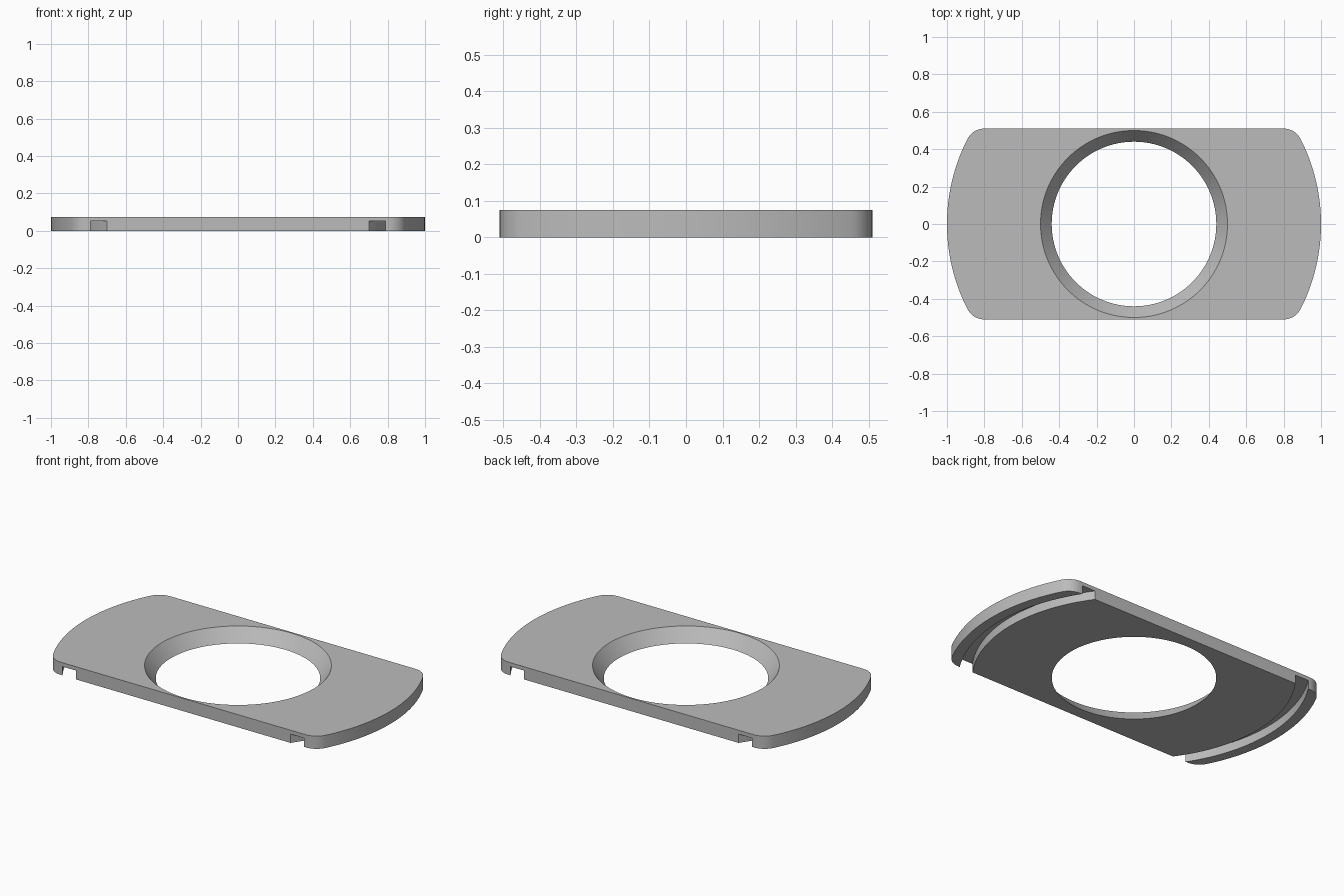
import bpy
import bmesh
from math import atan2, cos, pi, sin

cube = bpy.data.objects.get("Cube")
if cube:
    bpy.data.objects.remove(cube)

THICK, HALF_Y = 0.075, 0.51
FILLET, FILLET_X = 0.102, 0.80
GROOVE_IN, GROOVE_OUT, GROOVE_TOP = 0.866, 0.94, 0.052
HOLE_LOW, HOLE_HIGH = 0.44, 0.50

grey = bpy.data.materials.new("plain grey")
grey.use_nodes = True
colour = (0.5, 0.5, 0.5, 1)
grey.diffuse_color = colour
grey.node_tree.nodes["Principled BSDF"].inputs["Base Color"].default_value = colour


def arc(cx, cy, r, start, end, steps):
    angles = [start + (end - start) * i / steps for i in range(steps + 1)]
    return [(cx + r * cos(a), cy + r * sin(a)) for a in angles]


def add_object(name, bm):
    bmesh.ops.recalc_face_normals(bm, faces=bm.faces)
    mesh = bpy.data.meshes.new(name)
    bm.to_mesh(mesh)
    bm.free()
    mesh.materials.append(grey)
    obj = bpy.data.objects.new(name, mesh)
    bpy.context.collection.objects.link(obj)
    return obj


def lathe(name, profile, steps=128):
    """Solid of revolution from a closed loop of (radius, z) points."""
    bm = bmesh.new()
    rings = [[bm.verts.new((r * cos(2 * pi * i / steps), r * sin(2 * pi * i / steps), z))
              for r, z in profile] for i in range(steps)]
    n = len(profile)
    for i in range(steps):
        a, b = rings[i], rings[(i + 1) % steps]
        for j in range(n):
            k = (j + 1) % n
            bm.faces.new((a[j], b[j], b[k], a[k]))
    return add_object(name, bm)


# Plate: round ends on a unit circle, filleted into straight long sides
corner_y = HALF_Y - FILLET
tangent = atan2(corner_y, FILLET_X)
right_end = (arc(FILLET_X, -corner_y, FILLET, -pi / 2, -tangent, 10)
             + arc(0, 0, 1, -tangent, tangent, 32)[1:-1]
             + arc(FILLET_X, corner_y, FILLET, tangent, pi / 2, 10))
outline = right_end + [(-x, -y) for x, y in right_end]
bm = bmesh.new()
base = bm.faces.new([bm.verts.new((x, y, 0)) for x, y in outline])
top = bmesh.ops.extrude_face_region(bm, geom=[base])["geom"]
bmesh.ops.translate(bm, vec=(0, 0, THICK),
                    verts=[v for v in top if isinstance(v, bmesh.types.BMVert)])
plate = add_object("plate", bm)

# Tapered centre hole, widening upwards
margin = 0.05
slope = (HOLE_HIGH - HOLE_LOW) / THICK
hole = lathe("hole_cutter", [
    (HOLE_LOW - slope * margin, -margin),
    (HOLE_HIGH + slope * margin, THICK + margin),
    (0.1, THICK + margin), (0.1, -margin)])
# The hole cutter is a tube, so a core removes its middle
core = lathe("core_cutter", [
    (0.2, -margin), (0.2, THICK + margin),
    (0.001, THICK + margin), (0.001, -margin)], 32)
core.data.clear_geometry()
bm = bmesh.new()
bmesh.ops.create_cone(bm, cap_ends=True, segments=32, radius1=0.2, radius2=0.2, depth=0.4)
bm.to_mesh(core.data)
bm.free()

# Curved grooves on the underside, open at both long sides
groove = lathe("groove_cutter", [
    (GROOVE_IN, -margin), (GROOVE_OUT, -margin),
    (GROOVE_OUT, GROOVE_TOP), (GROOVE_IN, GROOVE_TOP)], 192)

bpy.ops.object.select_all(action="DESELECT")
plate.select_set(True)
bpy.context.view_layer.objects.active = plate
for cutter in (core, hole, groove):
    cutter.hide_render = True
    cut = plate.modifiers.new(cutter.name, "BOOLEAN")
    cut.operation, cut.solver, cut.object = "DIFFERENCE", "EXACT", cutter
    bpy.ops.object.modifier_apply(modifier=cut.name)
    bpy.data.objects.remove(cutter)

bpy.ops.object.shade_smooth_by_angle(angle=pi / 6)
